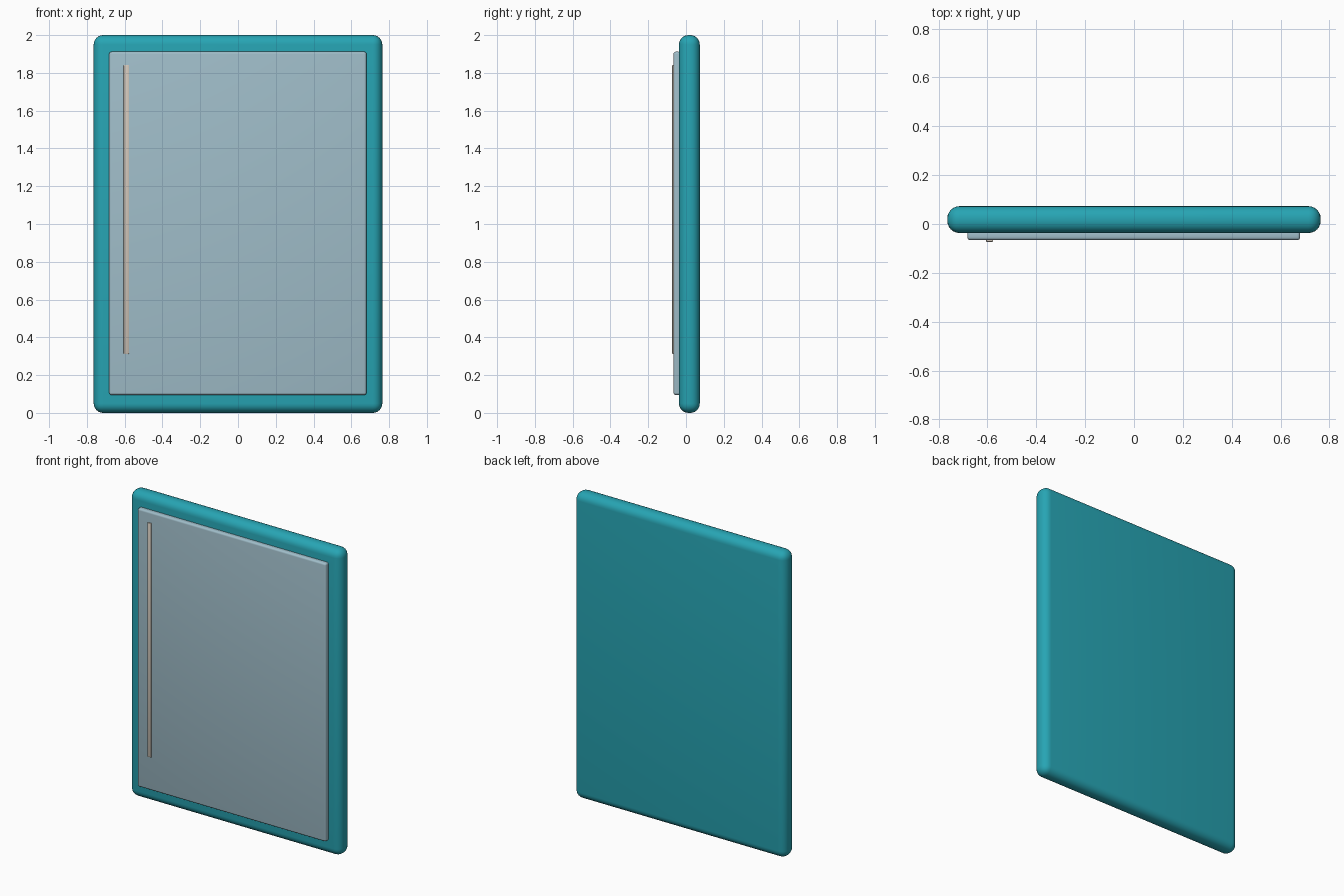
import bpy

if "Cube" in bpy.data.objects:
    bpy.data.objects.remove(bpy.data.objects["Cube"])


def material(name, rgb):
    m = bpy.data.materials.new(name)
    m.diffuse_color = (*rgb, 1.0)
    m.use_nodes = True
    m.node_tree.nodes["Principled BSDF"].inputs["Base Color"].default_value = m.diffuse_color
    return m


def rounded_box(name, lo, hi, radius, segments, mat):
    """Box between two corners with all edges rounded."""
    centre = [(a + b) / 2 for a, b in zip(lo, hi)]
    bpy.ops.mesh.primitive_cube_add(size=1, location=centre)
    ob = bpy.context.object
    ob.name = name
    ob.scale = [b - a for a, b in zip(lo, hi)]
    bpy.ops.object.transform_apply(location=False, rotation=False, scale=True)
    bevel = ob.modifiers.new("rounding", "BEVEL")
    bevel.width = radius
    bevel.segments = segments
    bevel.limit_method = "NONE"
    bpy.ops.object.modifier_apply(modifier=bevel.name)
    bpy.ops.object.shade_smooth_by_angle(angle=0.6)
    ob.data.materials.append(mat)
    return ob


teal = material("teal", (0.02, 0.375, 0.455))
grey_blue = material("pale grey blue", (0.35, 0.51, 0.585))
cream = material("warm cream", (0.65, 0.58, 0.50))

# Thick rounded slab
rounded_box("body", (-0.764, -0.037, 0.0), (0.764, 0.073, 2.0), 0.05, 6, teal)

# Raised panel on the front
rounded_box("front_panel", (-0.682, -0.066, 0.095), (0.68, -0.027, 1.912),
            0.012, 4, grey_blue)

# Thin vertical strip on the panel
rounded_box("vertical_strip", (-0.605, -0.073, 0.312), (-0.577, -0.060, 1.842),
            0.003, 2, cream)
